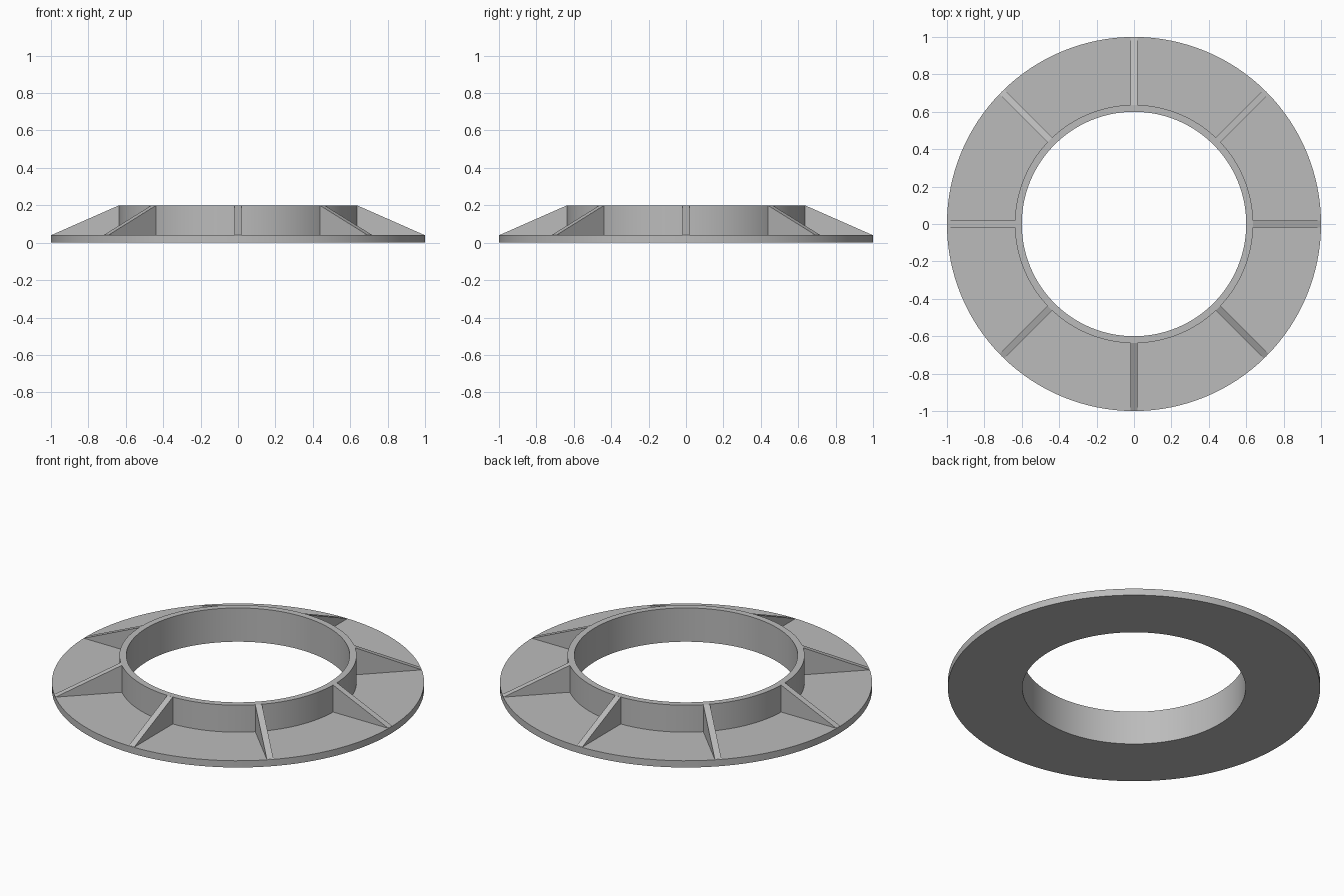
import bpy, bmesh, math
from mathutils import Matrix

if "Cube" in bpy.data.objects:
    bpy.data.objects.remove(bpy.data.objects["Cube"], do_unlink=True)

SEGMENTS = 128
RIBS = 8
BORE, COLLAR, RIM = 0.6, 0.637, 1.0
BASE_TOP, COLLAR_TOP = 0.04, 0.2
RIB_HALF = 0.018

grey = bpy.data.materials.new("plain grey")
grey.use_nodes = True
grey.diffuse_color = (0.5, 0.5, 0.5, 1)
grey.node_tree.nodes["Principled BSDF"].inputs["Base Color"].default_value = (0.5, 0.5, 0.5, 1)


def finish(name, bm):
    bmesh.ops.recalc_face_normals(bm, faces=bm.faces)
    mesh = bpy.data.meshes.new(name)
    bm.to_mesh(mesh)
    bm.free()
    mesh.materials.append(grey)
    obj = bpy.data.objects.new(name, mesh)
    bpy.context.collection.objects.link(obj)
    return obj


# Flange and collar: one L-shaped section turned around the axis
section = [(BORE, 0), (RIM, 0), (RIM, BASE_TOP), (COLLAR, BASE_TOP),
           (COLLAR, COLLAR_TOP), (BORE, COLLAR_TOP)]
bm = bmesh.new()
rings = []
for i in range(SEGMENTS):
    a = math.tau * i / SEGMENTS
    rings.append([bm.verts.new((r * math.cos(a), r * math.sin(a), z)) for r, z in section])
for i in range(SEGMENTS):
    here, there = rings[i], rings[(i + 1) % SEGMENTS]
    for j in range(len(section)):
        k = (j + 1) % len(section)
        bm.faces.new((here[j], there[j], there[k], here[k]))
flange = finish("flanged_collar", bm)
bpy.context.view_layer.objects.active = flange
flange.select_set(True)
bpy.ops.object.shade_smooth_by_angle(angle=math.radians(30))

# Triangular stiffening ribs, rooted slightly inside the collar and flange
profile = [(COLLAR - 0.015, BASE_TOP - 0.01), (RIM - 0.003, BASE_TOP - 0.01),
           (RIM - 0.003, BASE_TOP + 0.001), (COLLAR, COLLAR_TOP - 0.0005),
           (COLLAR - 0.015, COLLAR_TOP - 0.0005)]
for n in range(RIBS):
    bm = bmesh.new()
    side = bm.faces.new([bm.verts.new((x, -RIB_HALF, z)) for x, z in profile])
    grown = bmesh.ops.extrude_face_region(bm, geom=[side], use_keep_orig=True)
    moved = [v for v in grown["geom"] if isinstance(v, bmesh.types.BMVert)]
    bmesh.ops.translate(bm, verts=moved, vec=(0, 2 * RIB_HALF, 0))
    rib = finish(f"rib_{n + 1}", bm)
    rib.matrix_world = Matrix.Rotation(math.tau * n / RIBS, 4, "Z")
